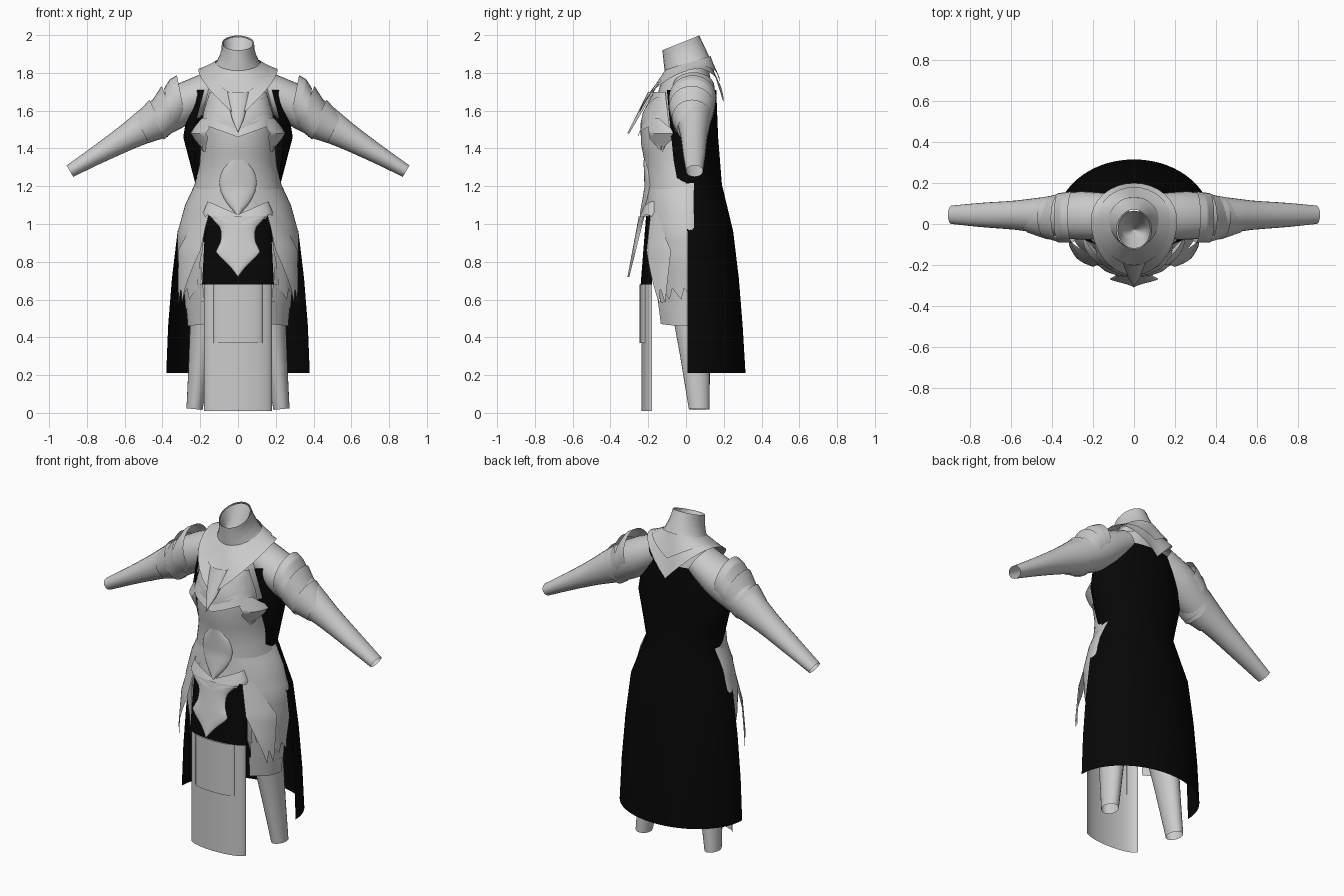
import bpy
import bmesh
from math import sin, cos, pi, radians
from mathutils import Vector

cube = bpy.data.objects.get("Cube")
if cube:
    bpy.data.objects.remove(cube)


def material(name, value):
    mat = bpy.data.materials.new(name)
    mat.use_nodes = True
    colour = (value, value, value, 1)
    mat.diffuse_color = colour
    mat.node_tree.nodes["Principled BSDF"].inputs["Base Color"].default_value = colour
    return mat


STEEL = material("pale grey", .6)
BLACK = material("black cloth", .002)
STEPS = 12


def key(values, fraction):
    """Blend along evenly spaced key values; a plain number stays constant."""
    if not isinstance(values, tuple):
        return values
    place = fraction * (len(values) - 1)
    first = min(int(place), len(values) - 2)
    blend = place - first
    return values[first] * (1 - blend) + values[first + 1] * blend


def skin(name, rings, mat, mirror):
    """Skin a list of point rings into one smooth-shaded object."""
    bm = bmesh.new()
    loops = [[bm.verts.new(point) for point in ring] for ring in rings]
    for upper, lower in zip(loops, loops[1:]):
        for i in range(len(upper) - 1):
            bm.faces.new((upper[i], lower[i], lower[i + 1], upper[i + 1]))
    bmesh.ops.remove_doubles(bm, verts=bm.verts, dist=.0001)
    mesh = bpy.data.meshes.new(name)
    bm.to_mesh(mesh)
    bm.free()
    mesh.materials.append(mat)
    obj = bpy.data.objects.new(name, mesh)
    bpy.context.collection.objects.link(obj)
    if mirror:
        obj.modifiers.new("mirror", 'MIRROR')
    bpy.ops.object.select_all(action='DESELECT')
    obj.select_set(True)
    bpy.context.view_layer.objects.active = obj
    bpy.ops.object.shade_smooth_by_angle(angle=radians(40))


def wrap(name, top, bottom, width, front, side=.02, back=.15, facing=0, reach=90,
         point=0, back_point=0, tilt=0, teeth=0, columns=24, mat=STEEL, mirror=False):
    """Curved sheet around the body, swept by reach degrees either way of its facing."""
    rings = []
    for step in range(STEPS + 1):
        f = step / STEPS
        edge, wide, turn = key(side, f), key(width, f), key(reach, f)
        ring = []
        for i in range(columns + 1):
            angle = radians(key(facing, f) + turn * (2 * i / columns - 1))
            ahead = cos(angle) > 0
            target = key(front if ahead else back, f)
            y = edge + (target - edge) * abs(cos(angle))
            dip = key(point if ahead else back_point, f) * (1 - abs(sin(angle)))
            if step == STEPS:
                dip += teeth * (i % 4) / 3
            ring.append((wide * sin(angle), y, key((top, bottom), f) - dip + tilt * y))
        rings.append(ring)
    skin(name, rings, mat, mirror)


def limb(name, start, end, radius, depth, across=None, sides=24):
    """Mirrored tapering tube; across sets the slant of its rings."""
    start, end = Vector(start), Vector(end)
    across = Vector(across or (end - start).cross((0, 1, 0))).normalized()
    rings = []
    for step in range(STEPS + 1):
        f = step / STEPS
        ring = []
        for i in range(sides + 1):
            angle = 2 * pi * i / sides
            offset = across * key(radius, f) * cos(angle)
            offset.y += key(depth, f) * sin(angle)
            ring.append(start.lerp(end, f) + offset)
        rings.append(ring)
    skin(name, rings, STEEL, True)


# Neck guard tilted toward the front, with its funnel-shaped lining
wrap("neck_guard", 1.97, 1.82, (.085, .088, .097, .112, .135), (-.125, -.11),
     side=(-.03, .01), back=(.07, .13), reach=180, tilt=.4)
wrap("neck_lining", 1.965, 1.8, (.08, .06, 0), (-.12, -.03), side=-.03,
     back=(.065, -.03), reach=180, tilt=.4)

# Upper body and two collar layers, pointed front and back
wrap("upper_body", 1.82, 1.5, (.12, .19, .19, .18), (-.11, -.16, -.18), back=(.12, .15, .14),
     reach=180)
wrap("collar_upper", 1.85, 1.82, (.12, .18), (-.11, -.2), back=(.13, .18), reach=180,
     point=(0, .09), back_point=(0, .12), tilt=.3, columns=32)
wrap("collar_lower", 1.84, 1.81, (.13, .21), (-.12, -.25), back=(.13, .2), reach=180,
     point=(.02, .17), back_point=(.02, .23), tilt=.3, columns=32)
wrap("collar_spike", 1.7, 1.48, (.06, .05, .03, 0), (-.2, -.31), side=(-.17, -.3))

# Breastplate with overlapping chest lames, side wings and belly plate
wrap("breastplate", 1.7, 1.04, (.15, .19, .195, .205, .24, .24),
     (-.17, -.24, -.24, -.215, -.21, -.23), side=(-.11, -.09, -.04, 0, .02))
for lame in range(3):
    z, wide, front = 1.68 - .05 * lame, .16 + .012 * lame, -.205 - .015 * lame
    wrap("chest_lame", z, z - .05, (wide, wide + .01), (front, front - .02), side=-.1,
         reach=75, point=.07)
wrap("breast_wing", 1.56, 1.4, (.205, .25, .205), (-.23, -.245, -.23), side=(-.09, -.04),
     facing=(60, 66, 60), reach=(8, 24, 22, 4), teeth=.02, columns=12, mirror=True)
wrap("belly_plate", 1.34, 1.05, (.04, .085, .1, .09, .06, .01), (-.225, -.22, -.245),
     side=(-.205, -.19, -.22))

# Belt crest and barbed, pointed fauld
wrap("belt_crest", 1.12, 1.06, (.16, .185), (-.235, -.26), side=-.17, point=.07, teeth=.02)
wrap("fauld", 1.04, .72, (.15, .09, .09, .12, .05, 0), (-.25, -.31), side=(-.22, -.3))

# Front cloth: black upper part, long panel and short overlay
wrap("front_cloth", 1.06, .68, (.17, .19), (-.21, -.24), side=(-.16, -.18), mat=BLACK)
wrap("long_panel", .68, .01, .18, -.235, side=-.18)
wrap("short_panel", .68, .37, .13, -.245, side=-.215)

# Hip shells, jagged wings and thigh lames
wrap("hip_shell", 1.25, .66, (.21, .28, .32, .32, .3), (-.21, -.225, -.19),
     facing=(50, 66, 68, 73), reach=(50, 34, 32, 27), teeth=.06, columns=12, mirror=True)
wrap("hip_wing", 1.06, .66, (.28, .33, .33), (-.23, -.29), side=(.02, -.03),
     facing=(40, 55, 66), reach=(6, 18, 8), teeth=.08, columns=8, mirror=True)
for lame in range(3):
    z, wide = .76 - .09 * lame, .3 - .012 * lame
    wrap("thigh_lame", z, z - .12, (wide, wide - .01), (-.2, -.18),
         facing=70, reach=30, point=-.03, columns=12, mirror=True)

# Legs and sleeves
limb("legs", (.14, 0, .9), (.23, .07, .02), (.13, .09, .07, .055, .043), (.15, .11, .08, .055))
limb("sleeves", (.13, .04, 1.73), (.89, .045, 1.28), (.085, .11, .1, .07, .05, .035),
     (.11, .12, .09, .07, .06, .045))

# Overlapping plates down each upper arm
limb("shoulder_plate", (.3, .035, 1.67), (.37, .03, 1.61), (.12, .13, .11), (.125, .12),
     across=(.2, 0, 1))
limb("upper_arm_plate", (.36, .03, 1.62), (.43, .03, 1.54), (.12, .1), (.12, .1),
     across=(.4, 0, 1))
limb("elbow_plate", (.42, .03, 1.56), (.51, .035, 1.5), (.11, .08), (.105, .08),
     across=(.5, 0, 1))

# Long cape wrapping the back and the flanks
wrap("cape", 1.71, .21, (.25, .29, .225, .32, .35, .37, .38), -.15, side=.01,
     back=(.16, .17, .19, .25, .28, .3, .315), facing=180, reach=(134, 118, 91, 91, 91),
     columns=36, mat=BLACK)
